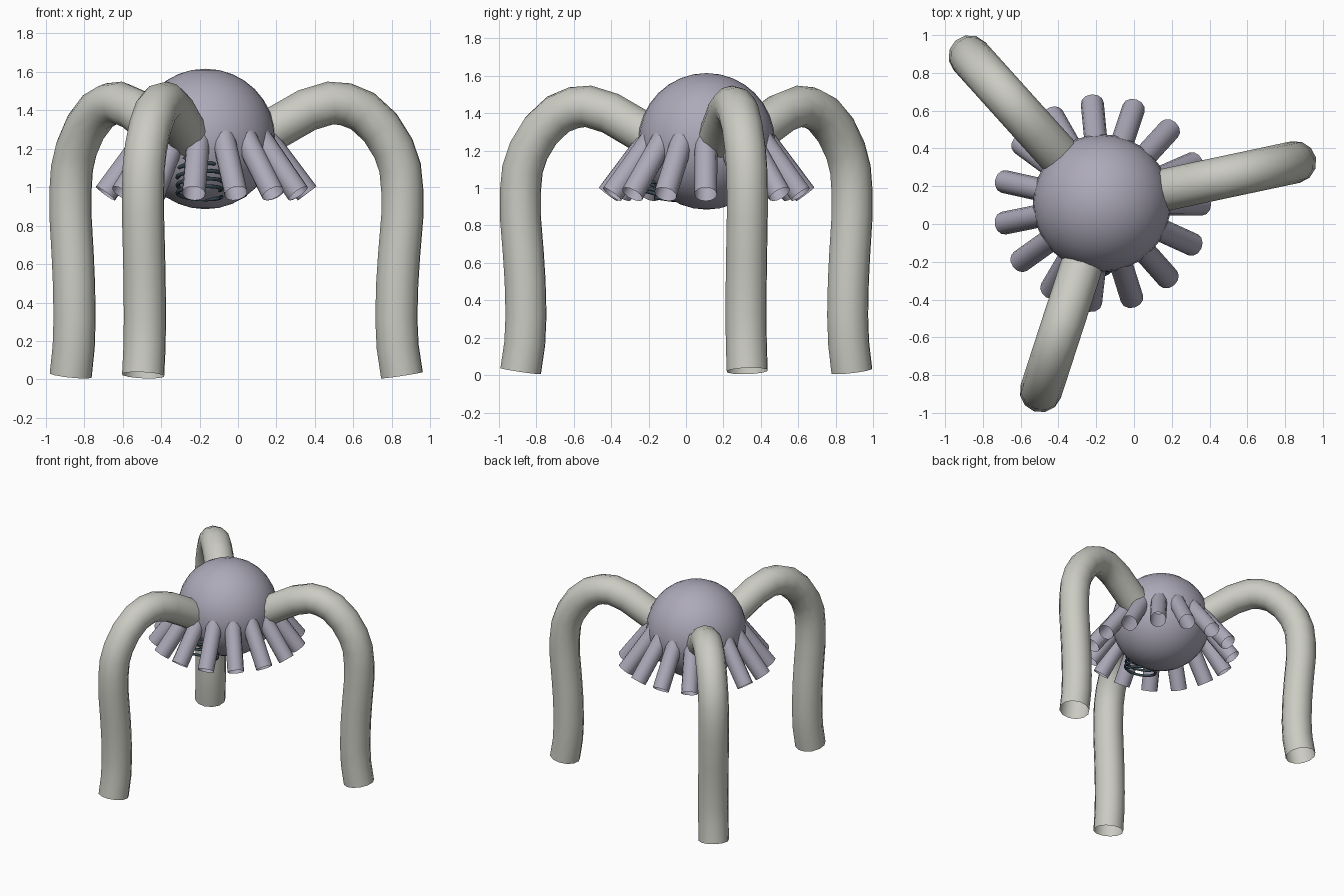
import bpy, bmesh, math
from mathutils import Vector

if "Cube" in bpy.data.objects:
    bpy.data.objects.remove(bpy.data.objects["Cube"])

CENTRE = Vector((-0.17, 0.11, 0))


def material(name, rgb):
    m = bpy.data.materials.new(name)
    m.diffuse_color = (*rgb, 1)
    m.use_nodes = True
    m.node_tree.nodes["Principled BSDF"].inputs["Base Color"].default_value = m.diffuse_color
    return m


lavender = material("lavender grey", (0.42, 0.40, 0.49))
pale = material("pale warm grey", (0.60, 0.60, 0.55))
dark = material("dark steel blue", (0.04, 0.07, 0.09))


def finish(bm, name, mat):
    me = bpy.data.meshes.new(name)
    bmesh.ops.recalc_face_normals(bm, faces=bm.faces)
    for f in bm.faces:
        f.smooth = True
    bm.to_mesh(me)
    bm.free()
    me.materials.append(mat)
    ob = bpy.data.objects.new(name, me)
    bpy.context.collection.objects.link(ob)
    return ob


def sweep(name, path, radius, sides, mat, side_axis):
    """Open-ended round tube along a path; side_axis steadies the rings."""
    bm = bmesh.new()
    rings = []
    for i, p in enumerate(path):
        t = (path[min(i + 1, len(path) - 1)] - path[max(i - 1, 0)]).normalized()
        u = (side_axis - t * side_axis.dot(t)).normalized()
        v = t.cross(u)
        rings.append([bm.verts.new(p + radius * (u * math.cos(a) + v * math.sin(a)))
                      for a in (2 * math.pi * k / sides for k in range(sides))])
    for r0, r1 in zip(rings, rings[1:]):
        for k in range(sides):
            n = (k + 1) % sides
            bm.faces.new((r0[k], r0[n], r1[n], r1[k]))
    return finish(bm, name, mat)


def radial(profile, degrees):
    """Stand a (radius, height) profile up at an angle round the body."""
    a = math.radians(degrees)
    d = Vector((math.cos(a), math.sin(a), 0))
    path = [CENTRE + d * r + Vector((0, 0, z)) for r, z in profile]
    return path, Vector((-d.y, d.x, 0))


# Round body
bm = bmesh.new()
bmesh.ops.create_uvsphere(bm, u_segments=32, v_segments=16, radius=0.365)
body = finish(bm, "body", lavender)
body.location = CENTRE + Vector((0, 0, 1.25))

# Three arched legs
LEG = [(0.2, 1.2), (0.37, 1.305), (0.54, 1.40), (0.665, 1.437), (0.746, 1.43),
       (0.835, 1.395), (0.93, 1.31), (1.0, 1.2), (1.035, 1.1), (1.047, 0.98),
       (1.047, 0.85), (1.03, 0.65), (1.02, 0.5), (1.015, 0.32), (1.022, 0.17),
       (1.045, 0.022)]
for i in range(3):
    path, axis = radial(LEG, 12 + 120 * i)
    sweep(f"leg_{i + 1}", path, 0.112, 12, pale, axis)

# Skirt of short open nozzles
for i in range(15):
    path, axis = radial([(0.25, 1.34), (0.53, 0.967)], 24 * i - 0.5)
    sweep(f"nozzle_{i + 1}", path, 0.061, 12, lavender, axis)

# Coil spring under the front of the body
top, bottom = Vector((-0.20, -0.12, 1.19)), Vector((-0.20, -0.17, 0.95))
axis = (bottom - top).normalized()
u = Vector((1, 0, 0))
v = axis.cross(u)
turns, steps = 6, 24
coil = []
for k in range(turns * steps + 1):
    a = 2 * math.pi * k / steps
    coil.append(top.lerp(bottom, k / (turns * steps))
                + 0.115 * (u * math.cos(a) + v * math.sin(a)))
sweep("coil_spring", coil, 0.01, 8, dark, axis)
